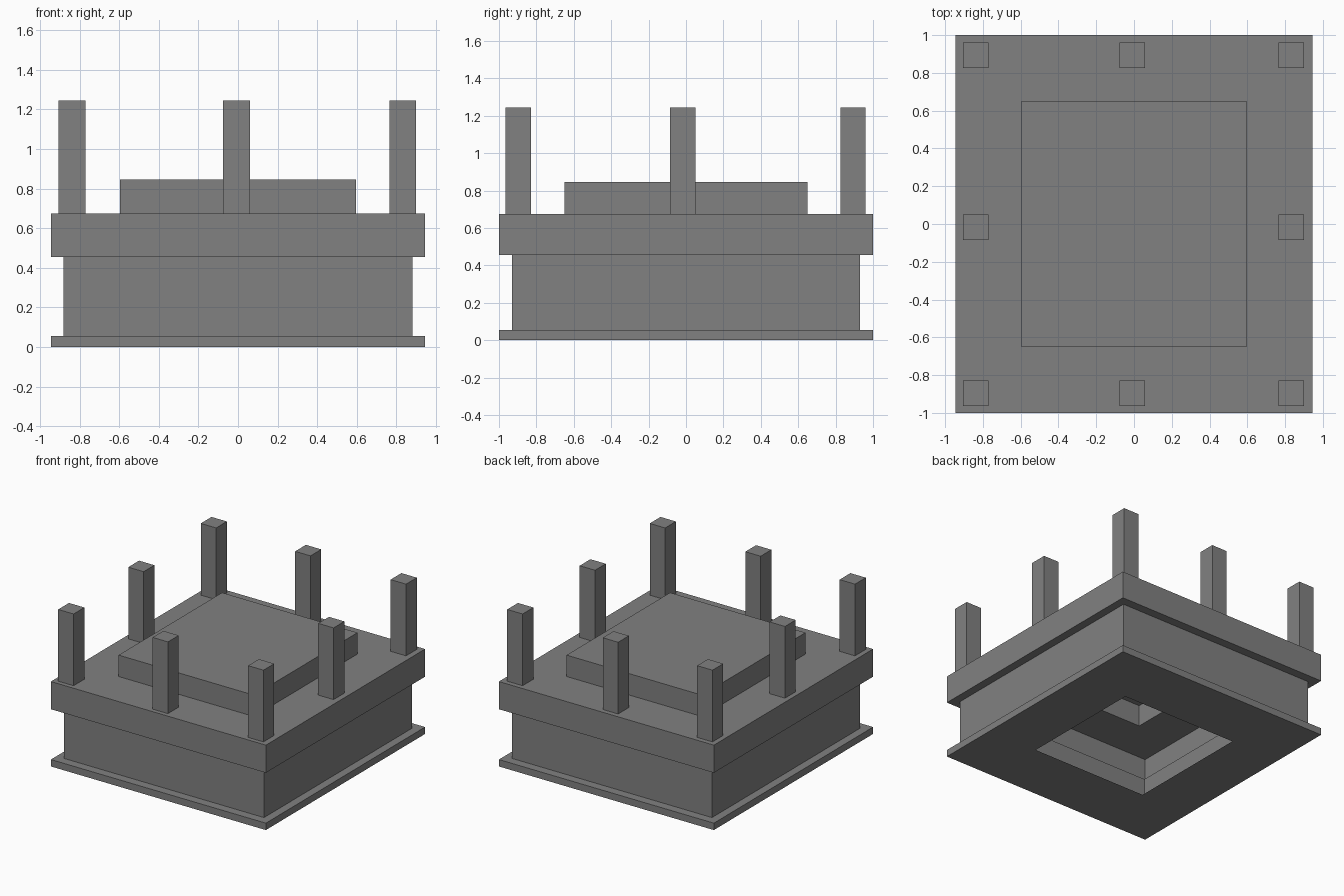
import bpy
import bmesh

cube = bpy.data.objects.get("Cube")
if cube:
    bpy.data.objects.remove(cube, do_unlink=True)

GREY = (0.22, 0.22, 0.22, 1.0)
stone = bpy.data.materials.new("plain grey")
stone.use_nodes = True
stone.diffuse_color = GREY
stone.node_tree.nodes["Principled BSDF"].inputs["Base Color"].default_value = GREY


def stepped_shell(name, rings, capped=False):
    """Join rectangles (half width, half depth, height) into an open shell."""
    bm = bmesh.new()
    loops = [[bm.verts.new((sx * hx, sy * hy, z))
              for sx, sy in ((-1, -1), (1, -1), (1, 1), (-1, 1))]
             for hx, hy, z in rings]
    for low, high in zip(loops, loops[1:]):
        for i in range(4):
            j = (i + 1) % 4
            bm.faces.new((low[i], low[j], high[j], high[i]))
    if capped:
        bm.faces.new(loops[-1])
    mesh = bpy.data.meshes.new(name)
    bm.to_mesh(mesh)
    bm.free()
    mesh.materials.append(stone)
    obj = bpy.data.objects.new(name, mesh)
    bpy.context.collection.objects.link(obj)
    return obj


# Outline sizes and levels, from the ground up
HOLE = (0.51, 0.51)
RIM = (0.945, 1.0)
BODY = (0.88, 0.93)
PANEL = (0.595, 0.65)
FOOT_TOP, BODY_TOP, SLAB_TOP, PANEL_TOP, POST_TOP = 0.055, 0.455, 0.675, 0.845, 1.245

# Hollow foot plate with an opening underneath
stepped_shell("foot_plate", [(*HOLE, 0), (*RIM, 0), (*RIM, FOOT_TOP), (*BODY, FOOT_TOP)])
# Thin-walled main body
stepped_shell("body_walls", [(*BODY, FOOT_TOP), (*BODY, BODY_TOP)])
# Overhanging hollow slab
stepped_shell("upper_slab", [(*BODY, BODY_TOP), (*RIM, BODY_TOP),
                             (*RIM, SLAB_TOP), (*PANEL, SLAB_TOP)])
# Raised panel, open to the inside
stepped_shell("raised_panel", [(*PANEL, SLAB_TOP), (*PANEL, PANEL_TOP)], capped=True)

# Square posts around the edge, none in the middle
HALF_POST = 0.0675
columns = {"right": -0.838, "middle": -0.008, "left": 0.832}
rows = {"front": -0.897, "centre": -0.017, "back": 0.893}
for row, y in rows.items():
    for column, x in columns.items():
        if row == "centre" and column == "middle":
            continue
        post = stepped_shell(f"post_{row}_{column}",
                             [(HALF_POST, HALF_POST, SLAB_TOP),
                              (HALF_POST, HALF_POST, POST_TOP)], capped=True)
        post.location = (x, y, 0)
